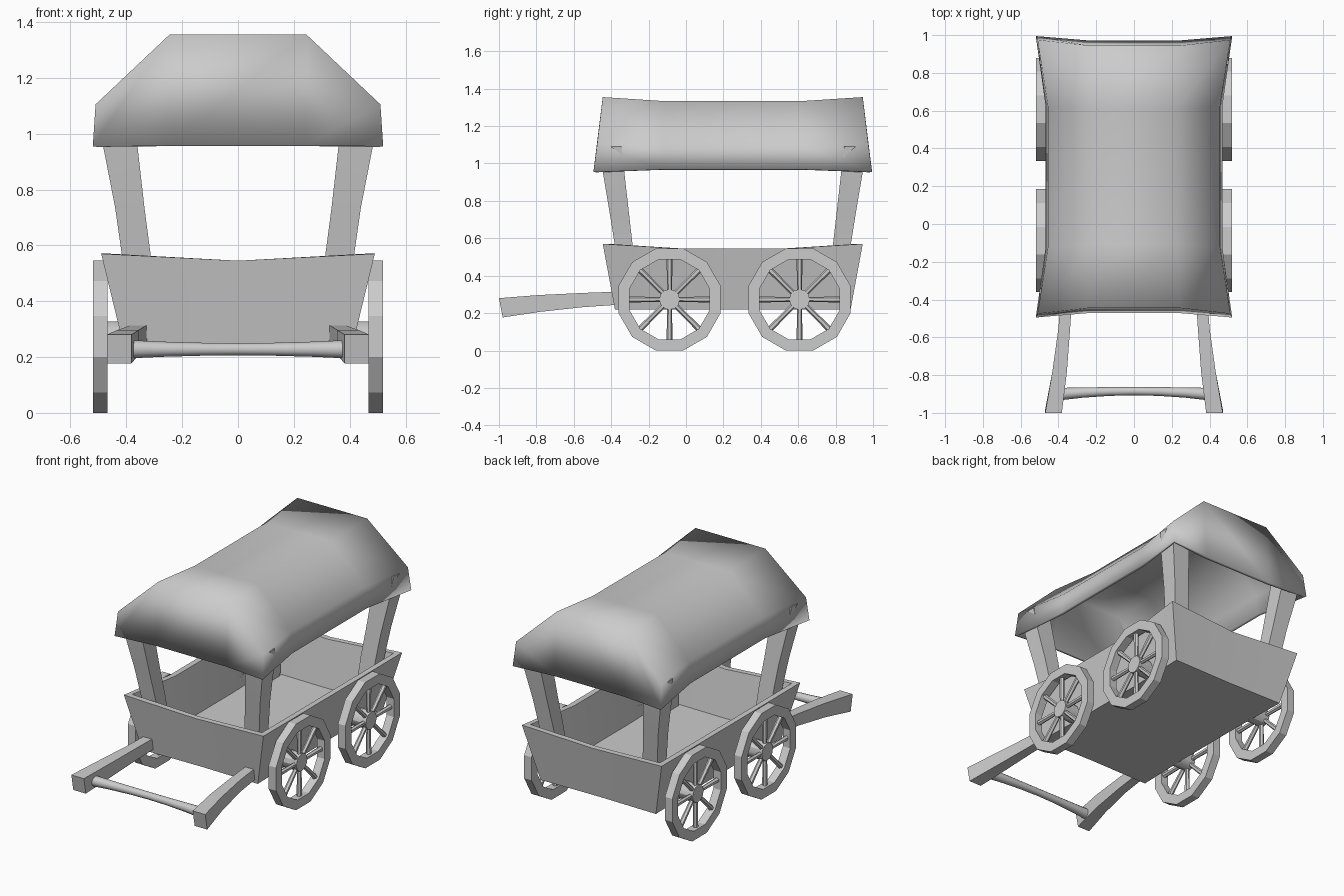
import bpy, bmesh
from math import sin, cos, pi, radians
from mathutils import Vector

if "Cube" in bpy.data.objects:
    bpy.data.objects.remove(bpy.data.objects["Cube"])

grey = bpy.data.materials.new("plain_grey")
grey.use_nodes = True
grey.diffuse_color = (0.6, 0.6, 0.6, 1)
grey.node_tree.nodes["Principled BSDF"].inputs["Base Color"].default_value = (0.6, 0.6, 0.6, 1)

MID = 0.25  # centre of the wagon body along y


def finish(name, bm, angle=30):
    bmesh.ops.recalc_face_normals(bm, faces=bm.faces[:])
    mesh = bpy.data.meshes.new(name)
    bm.to_mesh(mesh)
    bm.free()
    mesh.materials.append(grey)
    ob = bpy.data.objects.new(name, mesh)
    bpy.context.collection.objects.link(ob)
    if angle:
        bpy.ops.object.select_all(action='DESELECT')
        ob.select_set(True)
        bpy.context.view_layer.objects.active = ob
        bpy.ops.object.shade_smooth_by_angle(angle=radians(angle))
    return ob


def loft(bm, rings, closed=False):
    """Skin a list of equal point rings; cap the ends unless closed."""
    vs = [[bm.verts.new(p) for p in r] for r in rings]
    n = len(vs[0])
    pairs = list(zip(vs, vs[1:])) + ([(vs[-1], vs[0])] if closed else [])
    for a, b in pairs:
        for i in range(n):
            j = (i + 1) % n
            bm.faces.new((a[i], a[j], b[j], b[i]))
    if not closed:
        bm.faces.new(vs[0])
        bm.faces.new(vs[-1])


def part(name, rings, closed=False, angle=30):
    bm = bmesh.new()
    loft(bm, rings, closed)
    return finish(name, bm, angle)


def circle_x(x, y, z, r, n, turn=0.0):
    return [(x, y + r * cos(2 * pi * (i + turn) / n), z + r * sin(2 * pi * (i + turn) / n))
            for i in range(n)]


# Wagon body: flared open box with sagging, pinched sides
def body_ring(hx, hy, z, pinch, sag):
    path = [(-1, -1), (0, -1), (1, -1), (1, -.4), (1, .4), (1, 1),
            (0, 1), (-1, 1), (-1, .4), (-1, -.4)]
    ring = []
    for u, v in path:
        px = pinch if abs(v) < 1 else 0
        py = pinch * .6 if u == 0 else 0
        drop = sag if px or py else 0
        ring.append((u * (hx - px), MID + v * (hy - py), z - drop))
    return ring


part("wagon_body", [body_ring(.405, .63, .22, .01, 0),
                    body_ring(.49, .695, .57, .03, .025),
                    body_ring(.455, .66, .57, .03, .025),
                    body_ring(.385, .6, .26, .01, 0)])

# Canopy: open-bottomed shell, lower and narrower in the middle
bm = bmesh.new()
sections = []
for v in (-1, -.5, .5, 1):
    end = abs(v) == 1
    half = [(.52, .745, .955), (.51, .725, 1.105), (.245, .695, 1.355)]
    if not end:
        half = [(.468, .375, .968), (.455, .37, 1.1), (.225, .36, 1.333)]
    s = 1 if v > 0 else -1
    pts = [(-x, MID + s * y, z) for x, y, z in half] + [(x, MID + s * y, z) for x, y, z in reversed(half)]
    sections.append([bm.verts.new(p) for p in pts])
for a, b in zip(sections, sections[1:]):
    for i in range(5):
        bm.faces.new((a[i], a[i + 1], b[i + 1], b[i]))
for s, sec in ((-1, sections[0]), (1, sections[-1])):
    lo, hi = [bm.verts.new((x, MID + s * .722, .957)) for x in (-.245, .245)]
    bm.faces.new((sec[0], sec[1], sec[2], lo))
    bm.faces.new((lo, sec[2], sec[3], hi))
    bm.faces.new((hi, sec[3], sec[4], sec[5]))
canopy = finish("canopy", bm, 0)
canopy.data.shade_smooth()
shell = canopy.modifiers.new("shell", 'SOLIDIFY')
shell.thickness = .02
shell.offset = -1

# Corner posts, curving outward toward the canopy
# height, outer x, inner x, outer and inner distance from the middle
post = [(.26, .375, .285, .58, .5), (.56, .415, .312, .63, .535),
        (.735, .44, .335, .658, .555), (.955, .483, .36, .695, .58), (1.09, .5, .375, .71, .595)]
for sx, side in ((1, "left"), (-1, "right")):
    for sy, end in ((-1, "front"), (1, "back")):
        part(f"{end}_{side}_post",
             [[(sx * a, MID + sy * c, z), (sx * b, MID + sy * c, z),
               (sx * b, MID + sy * d, z), (sx * a, MID + sy * d, z)] for z, a, b, c, d in post])

    # Pulling shafts: y, inner x, outer x, bottom and top
    shaft = [(-.36, .325, .385, .245, .315), (-.55, .338, .4, .232, .308),
             (-.78, .355, .432, .207, .297), (-.99, .382, .47, .177, .28)]
    part(f"{side}_shaft",
         [[(sx * a, y + tilt, lo), (sx * b, y + tilt, lo), (sx * b, y - tilt, hi), (sx * a, y - tilt, hi)]
          for y, a, b, lo, hi in shaft for tilt in [.01 if y < -.9 else 0]])

    # Wheels: twelve-sided rim, hub and eight spokes
    for y, end in ((-.088, "front"), (.607, "back")):
        z = .273
        outer, inner = .273 / cos(pi / 12), .214 / cos(pi / 12)
        part(f"{end}_{side}_wheel_rim",
             [circle_x(sx * x, y, z, r, 12, .5) for x, r in
              ((.52, outer), (.468, outer), (.468, inner), (.52, inner))], True, 20)
        part(f"{end}_{side}_hub",
             [circle_x(sx * x, y, z, .055, 12) for x in (.39, .51)])
        bm = bmesh.new()
        for k in range(8):
            d = Vector((0, cos(k * pi / 4), sin(k * pi / 4)))
            across = Vector((0, -d.z, d.y))
            c = Vector((sx * .492, y, z))
            loft(bm, [[c + d * r + across * w * cos(i * pi / 3) + Vector((w * sin(i * pi / 3), 0, 0))
                       for i in range(6)] for r, w in ((.03, .013), (.225, .016))])
        finish(f"{end}_{side}_spokes", bm)

# Crossbar between the shafts, thinner in the middle
part("crossbar", [circle_x(x, -.885 - .1 * x * x, .228, .022 + .07 * x * x, 12)
                  for x in (-.4, -.27, -.13, 0, .13, .27, .4)], angle=40)
